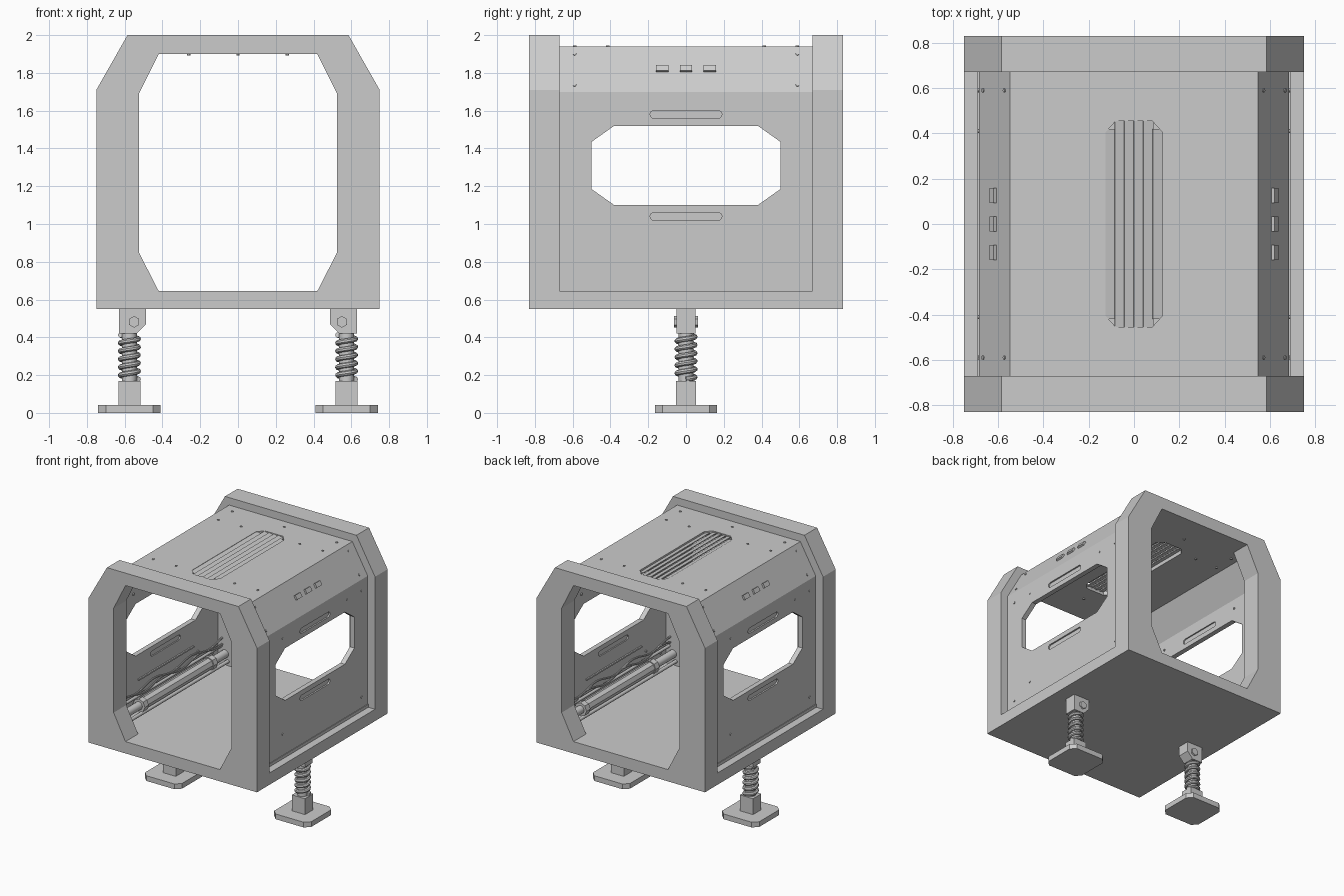
import bpy, bmesh, math
from mathutils import Matrix, Vector

if "Cube" in bpy.data.objects:
    bpy.data.objects.remove(bpy.data.objects["Cube"], do_unlink=True)

grey = bpy.data.materials.new("metal_grey")
grey.use_nodes = True
grey.diffuse_color = (0.6, 0.6, 0.6, 1)
grey.node_tree.nodes["Principled BSDF"].inputs["Base Color"].default_value = grey.diffuse_color


def finish(name, bm, smooth=False):
    bmesh.ops.recalc_face_normals(bm, faces=bm.faces)
    mesh = bpy.data.meshes.new(name)
    bm.to_mesh(mesh)
    bm.free()
    mesh.materials.append(grey)
    ob = bpy.data.objects.new(name, mesh)
    bpy.context.collection.objects.link(ob)
    if smooth:
        bpy.ops.object.select_all(action="DESELECT")
        ob.select_set(True)
        bpy.context.view_layer.objects.active = ob
        bpy.ops.object.shade_smooth_by_angle(angle=math.radians(40))
    return ob


def prism(bm, points, axis, lo, hi):
    """Extrude a 2D outline along x (points y,z), y (points x,z) or z (points x,y)."""
    place = {"x": lambda p: (lo, p[0], p[1]), "y": lambda p: (p[0], lo, p[1]),
             "z": lambda p: (p[0], p[1], lo)}[axis]
    face = bm.faces.new([bm.verts.new(place(p)) for p in points])
    out = bmesh.ops.extrude_face_region(bm, geom=[face])
    step = Vector([hi - lo if axis == a else 0 for a in "xyz"])
    bmesh.ops.translate(bm, vec=step, verts=[v for v in out["geom"] if isinstance(v, bmesh.types.BMVert)])


def box(bm, centre, size, rot=Matrix()):
    m = Matrix.Translation(centre) @ rot @ Matrix.Diagonal((*size, 1))
    bmesh.ops.create_cube(bm, size=1, matrix=m)


def rod(bm, a, b, r, sides=16):
    a, b = Vector(a), Vector(b)
    m = Matrix.Translation((a + b) / 2) @ (b - a).to_track_quat("Z", "Y").to_matrix().to_4x4()
    bmesh.ops.create_cone(bm, cap_ends=True, segments=sides, radius1=r, radius2=r,
                          depth=(b - a).length, matrix=m)


def mirrored(half):
    """Close a right-hand outline with its mirror image."""
    return half + [(-x, z) for x, z in reversed(half)]


def octagon(cx, cy, hx, hy, dx, dy):
    quarter = [(hx - dx, -hy), (hx, dy - hy), (hx, hy - dy), (hx - dx, hy)]
    return [(cx + x, cy + y) for x, y in mirrored(quarter)]


def stadium(cy, cz, half, r):
    pts = []
    for side in (1, -1):
        for i in range(9):
            t = math.pi * (i / 8 - 0.5)
            pts.append((cy + side * (half - r + r * math.cos(t)), cz + side * r * math.sin(t)))
    return pts


def cut(ob, cutter):
    mod = ob.modifiers.new("cut", "BOOLEAN")
    mod.object, mod.solver = cutter, "EXACT"
    bpy.context.view_layer.update()
    mesh = bpy.data.meshes.new_from_object(ob.evaluated_get(bpy.context.evaluated_depsgraph_get()))
    ob.modifiers.clear()
    ob.data = mesh
    bpy.data.objects.remove(cutter, do_unlink=True)


def tube(name, points, r):
    curve = bpy.data.curves.new(name, "CURVE")
    curve.dimensions, curve.bevel_depth, curve.bevel_resolution = "3D", r, 2
    curve.use_fill_caps = True
    spline = curve.splines.new("POLY")
    spline.points.add(len(points) - 1)
    for p, co in zip(spline.points, points):
        p.co = (*co, 1)
    temp = bpy.data.objects.new(name + "_path", curve)
    bpy.context.collection.objects.link(temp)
    bpy.context.view_layer.update()
    bm = bmesh.new()
    bm.from_mesh(bpy.data.meshes.new_from_object(temp.evaluated_get(bpy.context.evaluated_depsgraph_get())))
    bpy.data.objects.remove(temp, do_unlink=True)
    return finish(name, bm, True)


# End frames with chamfered openings
outer = mirrored([(0.75, 0.55), (0.75, 1.71), (0.585, 2.0)])
opening = mirrored([(0.42, 0.645), (0.525, 0.85), (0.525, 1.69), (0.42, 1.9)])
for name, lo, hi in (("front_frame", -0.83, -0.67), ("back_frame", 0.67, 0.83)):
    bm = bmesh.new()
    prism(bm, outer, "y", lo, hi)
    hole = bmesh.new()
    prism(hole, opening, "y", lo - 0.1, hi + 0.1)
    cut(finish(name, bm), finish("opening_cutter", hole))

# Floor slab and side sills
bm = bmesh.new()
box(bm, (0, 0, 0.5975), (1.5, 1.34, 0.095))
finish("floor", bm)
bm = bmesh.new()
for s in (1, -1):
    box(bm, (s * 0.668, 0, 0.657), (0.044, 1.34, 0.025))
finish("sills", bm)

# Shell: side walls, sloped shoulders and roof
bm = bmesh.new()
skin = [(0.685, 0.668), (0.685, 1.7), (0.548, 1.94)]
lining = [(0.645, 0.668), (0.645, 1.69), (0.525, 1.9)]
outline = skin + [(-x, z) for x, z in reversed(skin)]
outline += [(-x, z) for x, z in lining] + lining[::-1]
prism(bm, outline, "y", -0.67, 0.67)
shell = finish("shell", bm)
cutters = bmesh.new()
prism(cutters, octagon(0, 1.31, 0.5, 0.21, 0.12, 0.085), "x", -1, 1)
prism(cutters, octagon(0, 0, 0.125, 0.455, 0.045, 0.05), "z", 1.8, 2.0)
for s in (1, -1):
    for z in (1.04, 1.58):
        prism(cutters, stadium(0, z, 0.19, 0.021), "x", s * 0.673, s * 0.75)
        prism(cutters, stadium(0, z, 0.19, 0.021), "x", s * 0.6, s * 0.655)
cut(shell, finish("shell_cutter", cutters))

# Roof grille louvres
bm = bmesh.new()
pitch = 0.25 / 6
tilt = Matrix.Rotation(math.radians(16), 4, "Y")
for i in range(6):
    x = (i - 2.5) * pitch
    length = 0.84 if i in (0, 5) else 0.91
    box(bm, (x, 0, 1.928), (pitch * 1.08, length, 0.007), tilt)
finish("roof_louvres", bm)

# Small hoods on the sloped shoulders
bm = bmesh.new()
slope = math.atan2(0.24, 0.137)
for s in (1, -1):
    for y in (-0.125, 0, 0.125):
        box(bm, (s * 0.62, y, 1.822), (0.036, 0.066, 0.022), Matrix.Rotation(s * slope, 4, "Y"))
finish("shoulder_hoods", bm)

# Bolts through the walls, shoulders and roof
bm = bmesh.new()
for s in (1, -1):
    for y, z in ((0.59, 1.61), (-0.59, 1.61), (0.41, 1.61), (-0.41, 1.61),
                 (0.59, 0.755), (-0.59, 0.755), (-0.41 * s, 0.84)):
        rod(bm, (s * 0.637, y, z), (s * 0.69, y, z), 0.009, 8)
    for y in (0.59, -0.59):
        for z in (1.9, 1.735):
            p = Vector((s * (0.548 + (1.94 - z) * 0.571), y, z))
            n = Vector((s * math.sin(slope), 0, math.cos(slope)))
            rod(bm, p - n * 0.045, p + n * 0.005, 0.009, 8)
    for x, y in ((-0.465, 0.59), (0, 0.59), (0.465, 0.59), (-0.465, 0.415),
                 (-0.26, 0.415), (0.26, 0.415), (0.465, 0.415)):
        rod(bm, (x, s * y, 1.892), (x, s * y, 1.945), 0.009, 8)
finish("bolts", bm)

for s, side in ((1, "left"), (-1, "right")):
    # Pipework along the inside of each wall
    bm = bmesh.new()
    rod(bm, (s * 0.585, -0.67, 0.735), (s * 0.585, 0.67, 0.735), 0.032)
    rod(bm, (s * 0.56, -0.67, 0.68), (s * 0.56, 0.67, 0.68), 0.014, 10)
    rod(bm, (s * 0.62, -0.67, 0.79), (s * 0.62, 0.67, 0.79), 0.012, 10)
    finish(side + "_pipes", bm, True)
    bm = bmesh.new()
    rod(bm, (s * 0.585, -0.4, 0.735), (s * 0.585, 0.48, 0.735), 0.046, 8)
    for y in (-0.4, 0.48):
        rod(bm, (s * 0.585, y - 0.025, 0.735), (s * 0.585, y + 0.025, 0.735), 0.054, 8)
    finish(side + "_pipe_sleeve", bm)
    for k, z in enumerate((0.82, 0.845)):
        path = [(s * 0.61, -0.67 + i * 0.067, z + 0.02 * math.sin(i * 0.9 + k * 1.5)) for i in range(21)]
        tube(side + "_cable_" + str(k + 1), path, 0.008)
    bm = bmesh.new()
    box(bm, (s * 0.641, 0, 0.9), (0.014, 0.7, 0.012))
    finish(side + "_wall_strip", bm)

    # Leg bracket and pivot bolt
    cx = s * 0.575
    bm = bmesh.new()
    prism(bm, [(s * x, z) for x, z in ((0.63, 0.55), (0.63, 0.42), (0.535, 0.42), (0.487, 0.47), (0.487, 0.55))],
          "y", -0.05, 0.05)
    finish(side + "_leg_bracket", bm)
    bm = bmesh.new()
    rod(bm, (s * 0.55, -0.063, 0.482), (s * 0.55, 0.063, 0.482), 0.031, 6)
    finish(side + "_pivot_bolt", bm)

    # Sprung strut
    bm = bmesh.new()
    rod(bm, (cx, 0, 0.16), (cx, 0, 0.43), 0.04, 20)
    finish(side + "_strut", bm, True)
    coil = []
    for i in range(111):
        t = i / 20 * math.tau
        coil.append((cx + 0.047 * math.cos(t), 0.047 * math.sin(t), 0.178 + 0.235 * i / 110))
    tube(side + "_spring", coil, 0.014)

    # Socket and foot pad
    bm = bmesh.new()
    box(bm, (cx, 0, 0.105), (0.116, 0.104, 0.13))
    finish(side + "_leg_socket", bm)
    bm = bmesh.new()
    prism(bm, octagon(cx, 0, 0.165, 0.165, 0.04, 0.04), "z", 0, 0.042)
    finish(side + "_foot_pad", bm)
